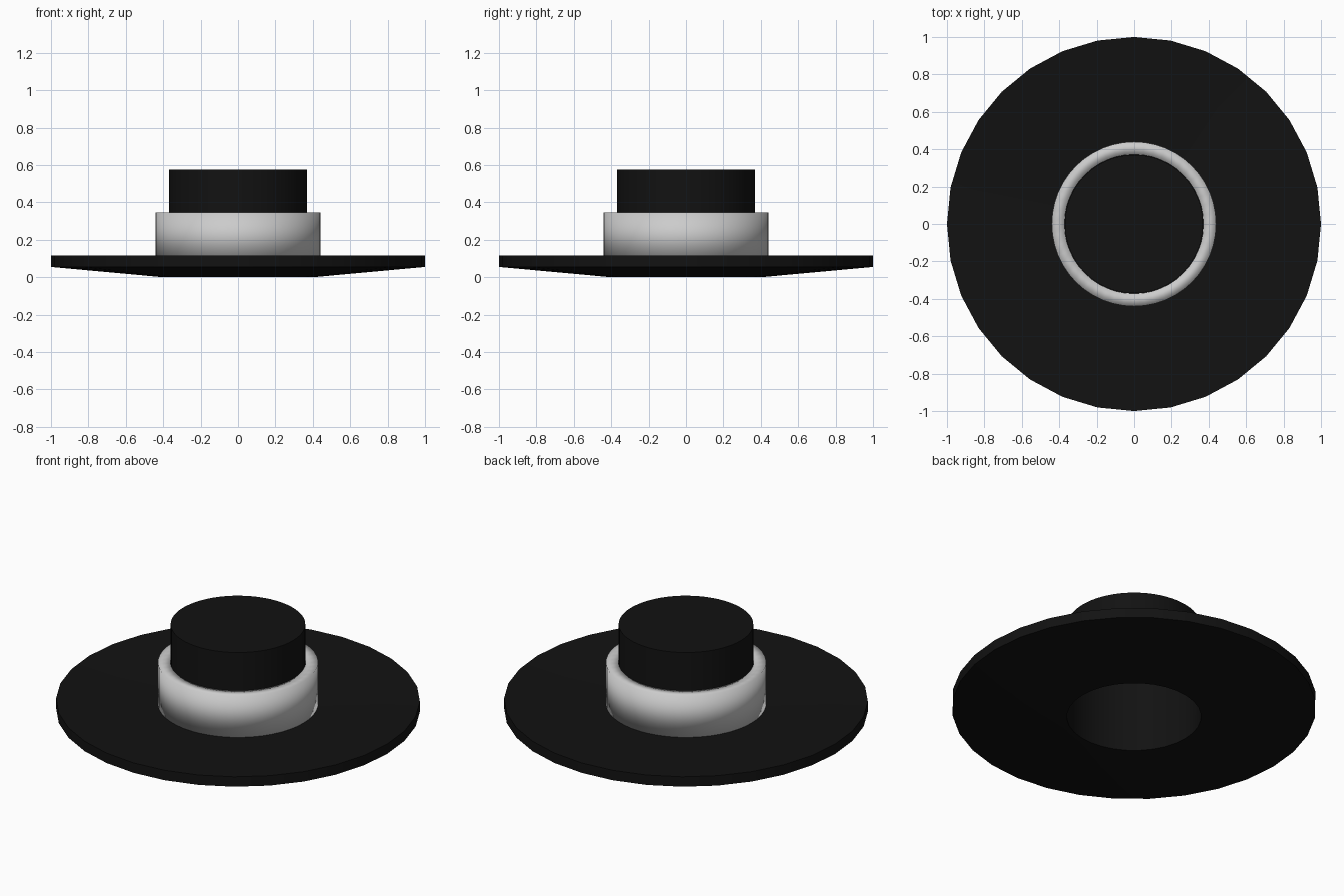
import bpy, bmesh, math

if "Cube" in bpy.data.objects:
    bpy.data.objects.remove(bpy.data.objects["Cube"])

black = bpy.data.materials.new("black_felt")
black.diffuse_color = (0.006, 0.006, 0.006, 1)
black.use_nodes = True
black.node_tree.nodes["Principled BSDF"].inputs["Base Color"].default_value = black.diffuse_color


def lathe(name, profile, sides, closed=False, material=None, smooth_angle=40):
    """Spin an (r, z) profile around the z axis."""
    bm = bmesh.new()
    verts = [bm.verts.new((r, 0, z)) for r, z in profile]
    count = len(verts) if closed else len(verts) - 1
    edges = [bm.edges.new((verts[i], verts[(i + 1) % len(verts)])) for i in range(count)]
    bmesh.ops.spin(bm, geom=verts + edges, cent=(0, 0, 0), axis=(0, 0, 1),
                   angle=2 * math.pi, steps=sides, use_duplicate=False)
    bmesh.ops.remove_doubles(bm, verts=bm.verts, dist=0.0005)
    bmesh.ops.recalc_face_normals(bm, faces=bm.faces)
    mesh = bpy.data.meshes.new(name)
    bm.to_mesh(mesh)
    bm.free()
    obj = bpy.data.objects.new(name, mesh)
    bpy.context.collection.objects.link(obj)
    if material:
        mesh.materials.append(material)
    bpy.ops.object.select_all(action='DESELECT')
    obj.select_set(True)
    bpy.context.view_layer.objects.active = obj
    bpy.ops.object.shade_smooth_by_angle(angle=math.radians(smooth_angle))
    return obj


# Wide brim, thick at the rim, underside sloping down to the head opening
lathe("brim", [(0.37, 0.09), (1.0, 0.115), (1.0, 0.055), (0.40, 0.0), (0.37, 0.0)],
      32, closed=True, material=black)

# Flat-topped crown, hollow from below
lathe("crown", [(0.0, 0.575), (0.37, 0.575), (0.37, 0.0)], 64, material=black)

# Pale band around the foot of the crown, shaded softly over its edges
lathe("hat_band", [(0.372, 0.345), (0.44, 0.345), (0.44, 0.09), (0.372, 0.09)],
      48, closed=True, smooth_angle=120)
